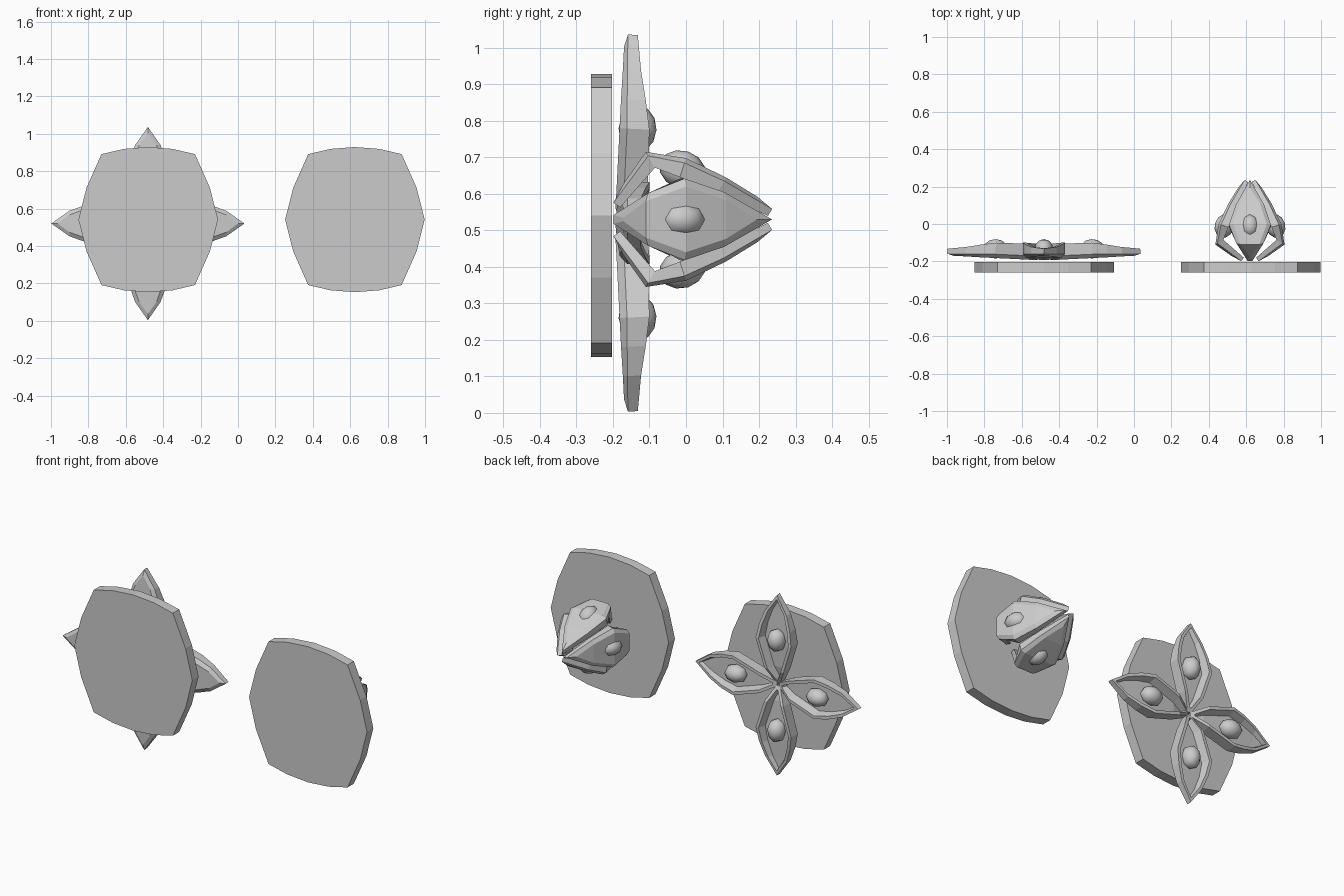
import bpy, bmesh, math
from mathutils import Vector, Matrix

if "Cube" in bpy.data.objects:
    bpy.data.objects.remove(bpy.data.objects["Cube"])


def finish(bm, name):
    bmesh.ops.recalc_face_normals(bm, faces=bm.faces)
    me = bpy.data.meshes.new(name)
    bm.to_mesh(me)
    bm.free()
    ob = bpy.data.objects.new(name, me)
    bpy.context.collection.objects.link(ob)
    return ob


def plate(name, cx):
    # rounded square backing plate, outline mirrored from one quadrant
    q = [(0.373, 0.0), (0.33, 0.17), (0.25, 0.35), (0.13, 0.378), (0.0, 0.388)]
    half = q + [(-x, z) for x, z in reversed(q[:-1])]
    outline = half + [(x, -z) for x, z in reversed(half[1:-1])]
    bm = bmesh.new()
    f = bm.faces.new([bm.verts.new((cx + x, -0.26, 0.541 + z)) for x, z in outline])
    ext = bmesh.ops.extrude_face_region(bm, geom=[f])
    bmesh.ops.translate(bm, vec=(0, 0.057, 0),
                        verts=[v for v in ext["geom"] if isinstance(v, bmesh.types.BMVert)])
    return finish(bm, name)


def frame(cx, cz, a):
    # columns: radial, width, height (+y) directions of one petal
    c, s = math.cos(a), math.sin(a)
    return Matrix(((c, -s, 0, cx), (0, 0, 1, 0), (s, c, 0, cz), (0, 0, 0, 1)))


def normals(st):
    out = []
    for i in range(len(st)):
        a, b = st[max(i - 1, 0)], st[min(i + 1, len(st) - 1)]
        t = Vector((b[0] - a[0], b[1] - a[1])).normalized()
        out.append(Vector((-t.y, t.x)))
    return out


def petal(name, st, mat):
    # stations: (radius, height, half width, rim height), base to tip
    nor = normals(st)
    bm = bmesh.new()
    last = len(st) - 1

    def ring(off, inset, pull):
        left, right = [], []
        for i, (r, h, w, rim) in enumerate(st):
            p = Vector((r, h)) + nor[i] * rim * off
            if i in (0, last) and pull:
                j = 1 if i == 0 else last - 1
                p = p.lerp(Vector(st[j][:2]) + nor[j] * st[j][3] * off, pull)
            w = max(w - inset, w * 0.4)
            if i == last:
                v = bm.verts.new(mat @ Vector((p.x, 0, p.y)))
                left.append(v)
                right.append(v)
            else:
                left.append(bm.verts.new(mat @ Vector((p.x, w, p.y))))
                right.append(bm.verts.new(mat @ Vector((p.x, -w, p.y))))
        return left, right

    rings = [ring(0, 0.022, 0.35), ring(0.25, 0, 0), ring(1, 0, 0),
             ring(1, 0.018, 0.25), ring(0.45, 0.03, 0.35)]
    loops = [l + r[-2::-1] for l, r in rings]
    for a, b in zip(loops, loops[1:]):
        n = len(a)
        for i in range(n):
            bm.faces.new((a[i], a[(i + 1) % n], b[(i + 1) % n], b[i]))
    # underside and hollow floor
    for l, r in (rings[0], rings[-1]):
        for i in range(last):
            quad = [l[i], l[i + 1], r[i + 1], r[i]]
            bm.faces.new(list(dict.fromkeys(quad)))
    return finish(bm, name)


def seed(name, st, i, mat):
    # flattened bead sitting in the hollow of a petal
    r, h, w, rim = st[i]
    n = normals(st)[i]
    p = Vector((r, h)) + n * rim * 0.6
    local = Matrix(((n.y, 0, n.x, p.x), (0, 1, 0, 0), (-n.x, 0, n.y, p.y), (0, 0, 0, 1)))
    bm = bmesh.new()
    bmesh.ops.create_uvsphere(bm, u_segments=8, v_segments=6, radius=1,
                              matrix=mat @ local @ Matrix.Diagonal((0.065, 0.05, 0.052, 1)))
    ob = finish(bm, name)
    for f in ob.data.polygons:
        f.use_smooth = True


open_st = [(0.01, -0.195, 0.012, 0.05), (0.10, -0.19, 0.06, 0.085), (0.26, -0.182, 0.112, 0.082),
           (0.34, -0.178, 0.097, 0.068), (0.42, -0.173, 0.068, 0.05), (0.517, -0.168, 0, 0.036)]
bud_st = [(0.05, -0.205, 0.012, 0.03), (0.185, -0.11, 0.072, 0.05), (0.168, 0.0, 0.112, 0.055),
          (0.115, 0.11, 0.075, 0.045), (0.035, 0.24, 0, 0.03)]

plate("open_flower_plate", -0.48)
plate("bud_plate", 0.625)
for k in range(4):
    a = k * math.pi / 2
    m = frame(-0.482, 0.52, a)
    petal(f"open_petal_{k}", open_st, m)
    seed(f"open_seed_{k}", open_st, 2, m)
    m = frame(0.62, 0.53, a)
    petal(f"bud_petal_{k}", bud_st, m)
    seed(f"bud_seed_{k}", bud_st, 2, m)
